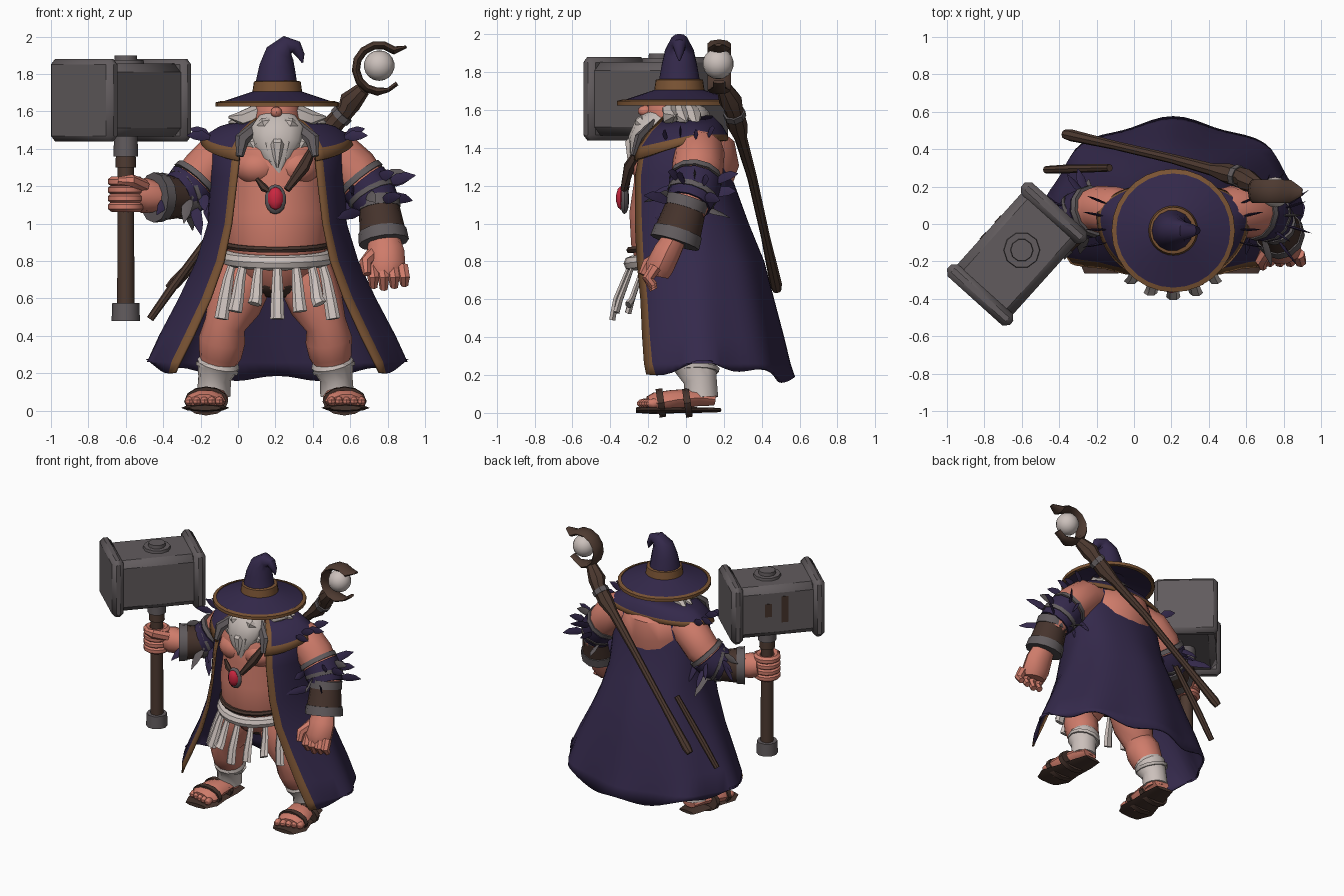
import bpy, bmesh, random
from math import sin, cos, pi, asin, radians
from mathutils import Vector, Matrix

random.seed(4)
if "Cube" in bpy.data.objects:
    bpy.data.objects.remove(bpy.data.objects["Cube"])


def material(name, *rgb):
    m = bpy.data.materials.new(name)
    m.use_nodes = True
    m.diffuse_color = (*rgb, 1)
    m.node_tree.nodes["Principled BSDF"].inputs["Base Color"].default_value = (*rgb, 1)
    return m


NAVY = material("navy cloth", .034, .022, .07)
GOLD = material("tan trim", .2, .09, .035)
SKIN = material("skin", .62, .2, .145)
STEEL = material("grey metal", .12, .105, .11)
WOOD = material("brown wood", .075, .042, .03)
LEATHER = material("dark leather", .06, .033, .025)
HAIR = material("white hair", .55, .49, .46)
LINEN = material("linen", .6, .53, .5)
RED = material("red gem", .6, .02, .05)
MADE = []


def make(name, bm, *mats):
    bmesh.ops.recalc_face_normals(bm, faces=bm.faces)
    me = bpy.data.meshes.new(name)
    bm.to_mesh(me)
    bm.free()
    for m in mats:
        me.materials.append(m)
    ob = bpy.data.objects.new(name, me)
    bpy.context.collection.objects.link(ob)
    MADE.append(ob)
    return ob


def tube(name, pts, mat, sides=10, flat=1.0, ref=(0, 1, 0), closed=False):
    """Sweep an oval along points (x, y, z, radius)."""
    bm, rings, n = bmesh.new(), [], len(pts)
    for i, p in enumerate(pts):
        a, b = (pts[i - 1], pts[(i + 1) % n]) if closed else (pts[max(i - 1, 0)], pts[min(i + 1, n - 1)])
        t = (Vector(b[:3]) - Vector(a[:3])).normalized()
        side = Vector(ref).cross(t).normalized()
        up = t.cross(side)
        rings.append([bm.verts.new(Vector(p[:3]) + p[3] * (side * cos(k * 2 * pi / sides)
                      + up * flat * sin(k * 2 * pi / sides))) for k in range(sides)])
    for i in range(n if closed else n - 1):
        a, b = rings[i], rings[(i + 1) % n]
        for k in range(sides):
            bm.faces.new((a[k], a[k - 1], b[k - 1], b[k]))
    if not closed:
        bm.faces.new(rings[0])
        bm.faces.new(rings[-1])
    return make(name, bm, mat)


def ball(name, loc, size, mat, seg=14):
    bm = bmesh.new()
    bmesh.ops.create_uvsphere(bm, u_segments=seg, v_segments=seg // 2 + 1, radius=1,
                              matrix=Matrix.Translation(loc) @ Matrix.Diagonal((*size, 1)))
    return make(name, bm, mat)


def block(name, loc, size, bevel, mat, spin):
    bm = bmesh.new()
    bmesh.ops.create_cube(bm, size=1, matrix=Matrix.Diagonal((*size, 1)))
    if bevel:
        bmesh.ops.bevel(bm, geom=bm.edges[:], offset=bevel, segments=1, affect='EDGES')
    ob = make(name, bm, mat)
    ob.rotation_euler.z = spin
    ob.location = loc
    return ob


def feather(name, base, aim, length, width, mat):
    b, d = Vector(base), Vector(aim).normalized() * length
    bend = Vector((0, 0, -.2 * length))
    pts = [(*(b + d * f + bend * f * f), width * w) for f, w in ((0, .4), (.35, 1), (.7, .8), (1, .08))]
    tube(name, pts, mat, 4, .25)


def sheet(name, rows, droop, fold, hem_gold, thick=.014):
    """Open garment: rows of (z, half width, front y, back y, middle y, opening)."""
    us = [-1, -.95] + [-.95 + 1.9 * i / 48 for i in range(1, 48)] + [.95, 1]
    bm, grid = bmesh.new(), []
    for j, (z, rx, yf, yb, yc, op) in enumerate(rows):
        A, f, ring = pi - asin(op / rx), j / (len(rows) - 1), []
        for u in us:
            p = A * u
            front = max(0, -cos(p))
            m = 1 + fold * f * f * cos(p * 8) * (1 - front)
            ry = (yb - yc) if cos(p) > 0 else (yf - yc) / cos(A)
            zz = z - droop * f * front
            if fold and j == len(rows) - 1:
                zz += .08 * abs(sin(p)) ** 2 - .04 * front + .02 * cos(p * 8)
            ring.append(bm.verts.new((.21 + rx * m * sin(p), yc + ry * m * cos(p), zz)))
        grid.append(ring)
    last = len(us) - 2
    for j in range(len(rows) - 1):
        for i in range(last + 1):
            f = bm.faces.new((grid[j][i], grid[j][i + 1], grid[j + 1][i + 1], grid[j + 1][i]))
            f.material_index = int(i in (0, last) or (hem_gold and j == len(rows) - 2))
    ob = make(name, bm, NAVY, GOLD)
    ob.modifiers.new("cloth thickness", 'SOLIDIFY').thickness = thick


# Torso, chest and neck
tube("torso", [(.21, .0, .68, .17), (.21, -.02, .78, .25), (.21, -.03, .9, .275), (.21, -.03, 1.05, .285),
               (.21, -.02, 1.2, .27), (.21, 0, 1.35, .3), (.21, .02, 1.46, .25), (.21, .02, 1.54, .11)], SKIN, 18, .96)
for s in (-1, 1):
    ball("chest_muscle", (.21 + s * .1, -.17, 1.3), (.13, .12, .1), SKIN)

# Long cloak and shoulder mantle
sheet("cloak", [(1.56, .15, -.1, .12, .02, .12), (1.5, .3, -.16, .17, .03, .2), (1.42, .36, -.24, .2, .04, .2),
                (1.25, .36, -.27, .24, .04, .22), (1, .37, -.27, .33, .05, .25), (.8, .43, -.26, .41, .06, .29),
                (.6, .52, -.24, .46, .07, .36), (.4, .62, -.23, .51, .08, .45), (.26, .68, -.22, .54, .08, .52),
                (.17, .67, -.21, .56, .08, .55)], 0, .035, False)
sheet("shoulder_mantle", [(1.57, .14, -.12, .14, .02, .11), (1.52, .31, -.2, .19, .03, .17),
                          (1.47, .39, -.26, .22, .04, .2), (1.44, .41, -.275, .23, .04, .21)], .12, 0, True)
for s in (-1, 1):
    tube("collar_lining", [(.21 + s * .1, -.17, 1.53, .03), (.21 + s * .19, -.25, 1.45, .04),
                           (.21 + s * .2, -.28, 1.36, .02)], STEEL, 6, .6)

# Head, hair and beard
ball("head", (.21, -.07, 1.57), (.125, .14, .15), SKIN)
ball("nose", (.205, -.215, 1.595), (.032, .04, .03), SKIN, 10)
ball("back_hair", (.21, .02, 1.56), (.17, .11, .08), HAIR)
tube("beard", [(.21, -.12, 1.57, .1), (.21, -.19, 1.5, .15), (.21, -.23, 1.43, .13), (.21, -.25, 1.35, .08),
               (.22, -.27, 1.27, .01)], HAIR, 12, .62)
for k in range(-3, 4):
    x = .21 + k * .042
    low = 1.3 + abs(k) * .03
    tube("beard_lock", [(x, -.2 + abs(k) * .02, 1.52, .025), (x, -.29 + abs(k) * .025, 1.42, .04),
                        (x * .9 + .021, -.3 + abs(k) * .02, low, .005)], HAIR, 6)
for s in (-1, 1):
    tube("moustache", [(.21, -.23, 1.55, .02), (.21 + s * .07, -.24, 1.535, .032), (.21 + s * .15, -.2, 1.49, .005)], HAIR, 6)
    for k in range(3):
        tube("side_hair", [(.21 + s * .1, -.08 + k * .05, 1.59, .05), (.21 + s * .18, -.08 + k * .06, 1.56, .045),
                           (.21 + s * .26, -.06 + k * .06, 1.57 - k * .03, .006)], HAIR, 6)

# Pointed hat
HX, HY = .21, -.035
for name, prof, mat in (("hat_brim", ((.315, 1.63), (.315, 1.645), (.12, 1.71), (.12, 1.68)), NAVY),
                        ("brim_trim", ((.305, 1.625), (.33, 1.625), (.33, 1.648), (.305, 1.655)), GOLD),
                        ("hat_band", ((.11, 1.69), (.135, 1.69), (.125, 1.76), (.1, 1.765)), GOLD)):
    bm = bmesh.new()
    loop = [bm.verts.new((r, 0, z)) for r, z in prof]
    edges = [bm.edges.new((loop[i - 1], loop[i])) for i in range(4)]
    bmesh.ops.spin(bm, geom=loop + edges, axis=(0, 0, 1), cent=(0, 0, 0), angle=2 * pi, steps=28)
    bmesh.ops.remove_doubles(bm, verts=bm.verts, dist=.0005)
    make(name, bm, mat).location = (HX, HY, 0)
tube("hat_cone", [(HX, HY, 1.69, .125), (.205, HY, 1.76, .11), (.21, HY, 1.84, .095), (.225, HY, 1.91, .078),
                  (.265, HY, 1.955, .052), (.31, HY, 1.945, .035), (.335, HY, 1.9, .022), (.345, HY, 1.86, .004)], NAVY, 14)

# Legs, wraps and sandals
for s in (-1, 1):
    def X(d, s=s):
        return .2 + s * d
    tube("leg", [(X(.14), 0, .82, .14), (X(.17), -.02, .7, .155), (X(.22), -.03, .57, .145), (X(.27), -.03, .46, .11),
                 (X(.285), 0, .38, .125), (X(.295), .03, .3, .115), (X(.32), .07, .2, .08), (X(.33), .08, .06, .075)], SKIN, 12)
    tube("leg_wrap", [(X(.3), .04, .28, .1), (X(.305), .05, .25, .115), (X(.325), .075, .17, .088), (X(.33), .08, .08, .09)], LINEN, 12)
    tube("shin_strap", [(X(.31), .06, .235, .118), (X(.315), .06, .215, .113)], HAIR, 12)
    tube("foot", [(X(.33), .15, .07, .06), (X(.34), .06, .08, .085), (X(.365), -.06, .07, .1), (X(.375), -.16, .05, .11),
                  (X(.38), -.2, .045, .08)], SKIN, 10, .55, (0, 0, 1))
    tube("sandal_sole", [(X(.33), .18, .015, .07), (X(.34), .08, .015, .09), (X(.36), -.06, .015, .105),
                         (X(.375), -.18, .015, .13), (X(.375), -.265, .015, .09)], LEATHER, 8, .16, (0, 0, 1))
    for k in range(5):
        ball("toe", (X(.3 + k * .04), -.22 + k * .012, .05), (.024, .04, .026), SKIN, 8)
    for y in (-.15, -.01):
        tube("sandal_strap", [(X(.37), y, .05, .118), (X(.37), y + .035, .055, .116)], LEATHER, 12, .65, (0, 0, 1))

# Waist cloth and belt
def oval(z, rx, ry, r, n=28):
    return [(.21 + rx * cos(a), -.03 + ry * sin(a), z - .03 * max(0, -sin(a)), r) for a in (i * 2 * pi / n for i in range(n))]


tube("waist_roll", oval(.82, .265, .26, .04), LINEN, 8, 1, (0, 0, 1), True)
tube("thin_belt", oval(.89, .27, .268, .018), LEATHER, 6, 1, (0, 0, 1), True)
ball("loincloth", (.21, -.02, .7), (.17, .17, .1), LEATHER)
for k in range(7):
    a = radians(-155 + k * 130 / 6)
    c, d = cos(a), sin(a)
    end = .49 + .04 * (k % 3)
    tube("cloth_strip", [(.21 + .26 * c, -.03 + .26 * d, .8, .02), (.21 + .29 * c, -.04 + .29 * d, .7, .028),
                         (.21 + .31 * c, -.06 + .31 * d, .6, .034), (.21 + .33 * c, -.08 + .31 * d, end, .038)], LINEN, 6, .5)

# Pendant and strap
ball("pendant_rim", (.2, -.325, 1.13), (.058, .025, .08), STEEL, 12)
ball("pendant_gem", (.2, -.345, 1.135), (.042, .025, .062), RED, 8)
tube("chest_strap", [(.4, -.24, 1.4, .02), (.35, -.3, 1.3, .032), (.26, -.33, 1.18, .018)], LEATHER, 6)
tube("pendant_cord", [(.1, -.3, 1.24, .01), (.14, -.32, 1.19, .022), (.17, -.33, 1.17, .01)], LEATHER, 6)

# Arms with sleeves, bands, bracers and ragged feathers
ARMS = {"left": ([(.42, .05, 1.4, .12), (.52, .07, 1.37, .135), (.62, .06, 1.28, .135), (.71, .04, 1.17, .12), (.77, 0, 1.06, .1)],
                 (.75, .01, 1.12), (.78, -.06, .9)),
        "right": ([(.0, .05, 1.4, .12), (-.1, .07, 1.36, .13), (-.19, .08, 1.27, .125), (-.28, .05, 1.17, .11), (-.36, -.01, 1.13, .09)],
                  (-.28, .04, 1.14), (-.45, -.08, 1.14))}
for side, (path, b0, b1) in ARMS.items():
    tube(side + "_arm", path, SKIN, 12)
    b0, b1, s = Vector(b0), Vector(b1), 1 if side == "left" else -1

    def cuff(name, f0, f1, r0, r1, mat):
        tube(name, [(*b0.lerp(b1, f0), r0), (*b0.lerp(b1, f1), r1)], mat, 12)
    cuff(side + "_bracer", 0, .8, .105, .125, LEATHER)
    cuff(side + "_bracer_top", -.05, .2, .115, .115, STEEL)
    cuff(side + "_bracer_cuff", .72, 1, .13, .135, STEEL)
    p, q, e = (Vector(path[i][:3]) for i in (2, 3, 4))
    tube(side + "_sleeve", [(*p.lerp(q, .55), .138), (*q, .135), (*q.lerp(e, .6), .12)], NAVY, 12)
    tube(side + "_arm_band", [(*p.lerp(q, .25), .138), (*p.lerp(q, .48), .142)], STEEL, 12)
    tube(side + "_torn_band", [(*q.lerp(e, .05), .139), (*q.lerp(e, .25), .134)], STEEL, 12)
    for k in range(14):
        a = k * 2 * pi / 14
        o = Vector((cos(a) * s, sin(a), .5 * cos(a)))
        root = (p.lerp(q, .7), q, q.lerp(e, .6))[k % 3] + o * .1
        down = -.7 if side == "right" else .1
        feather("sleeve_feather", root, o + Vector((s * .5, 0, down + random.uniform(-.3, .5))),
                random.uniform(.12, .2), .03, STEEL if k % 5 == 0 else NAVY)
    for k in range(4):
        feather("shoulder_feather", (.21 + s * .36, -.1 + k * .07, 1.46), (s, -.2 + k * .2, .3 + k % 2 * .4), .13, .028, NAVY)

# Open left hand
tube("left_hand", [(.78, -.06, .92, .085), (.79, -.1, .85, .1), (.79, -.14, .77, .105), (.79, -.15, .72, .08)], SKIN, 10, .75)
for k in range(4):
    x = .715 + k * .055
    tube("left_finger", [(x, -.16, .77, .033), (x + .01, -.2, .71, .032), (x + .01, -.17, .65 + .012 * abs(k - 1), .022)], SKIN, 7)
tube("left_thumb", [(.72, -.12, .84, .035), (.68, -.2, .79, .034), (.69, -.23, .73, .022)], SKIN, 7)

# Right fist gripping the handle
GX, GY = -.6, -.14
tube("right_hand", [(-.42, -.06, 1.14, .08), (-.5, -.09, 1.15, .095), (-.56, -.11, 1.16, .08)], SKIN, 10)
for k in range(4):
    tube("right_finger", [(GX + .07 * cos(a), GY + .07 * sin(a), 1.09 + k * .045, .028)
                          for a in (i * pi / 6 for i in range(12))], SKIN, 7, 1, (0, 0, 1), True)
tube("right_thumb", [(-.5, -.15, 1.2, .035), (-.57, -.23, 1.23, .034), (-.64, -.22, 1.23, .02)], SKIN, 7)

# Great hammer
SPIN = radians(48)
AXIS, OUT = Vector((cos(SPIN), sin(SPIN), 0)), Vector((-sin(SPIN), cos(SPIN), 0))
HEAD = Vector((-.625, -.16, 1.66))
block("hammer_head", HEAD, (.6, .4, .39), .045, STEEL, SPIN)
for s in (-1, 1):
    block("hammer_end", HEAD + AXIS * s * .295, (.085, .45, .44), .028, STEEL, SPIN)
for k, h in ((-.05, .2), (.07, .1)):
    block("worn_patch", HEAD + OUT * .2 + AXIS * k + Vector((0, 0, .02)), (.05, .008, h), 0, LEATHER, SPIN)
for name, z0, z1, r, mat in (("hammer_handle", .55, 1.45, .046, WOOD), ("handle_pommel", .48, .575, .076, STEEL),
                             ("handle_collar", 1.36, 1.47, .066, STEEL), ("handle_wrap", 1.3, 1.36, .056, WOOD),
                             ("head_boss", 1.84, 1.875, .1, STEEL), ("head_rivet", 1.87, 1.9, .062, STEEL)):
    tube(name, [(GX, GY, z0, r), (GX, GY, z1, r * .95)], mat, 10)

# Staff with crescent and orb, plus a spare stick
tube("staff", [(-.37, .48, .65, .025), (-.34, .475, .68, .032), (-.1, .42, .93, .024), (.2, .35, 1.24, .026), (.42, .29, 1.45, .034),
               (.5, .27, 1.52, .055), (.58, .25, 1.61, .05), (.6, .235, 1.65, .062), (.67, .2, 1.72, .04)], WOOD, 8)
tube("staff_band", [(.54, .26, 1.565, .06), (.565, .253, 1.59, .06)], STEEL, 8)
arc = [radians(a) for a in range(50, 321, 27)]
tube("staff_crescent", [(.9, .17, 1.945, .007)] + [(.755 + .125 * cos(a), .175, 1.83 + .125 * sin(a), .022 if a < 5 else .012)
                                                  for a in arc], WOOD, 8, 2.8)
ball("staff_orb", (.755, .17, 1.845), (.082, .082, .082), LINEN, 16)
tube("spare_stick", [(-.47, .29, .49, .02), (-.35, .295, .66, .024), (-.13, .3, .96, .02)], WOOD, 8)

# Smooth shading with sharp edges kept
bpy.ops.object.select_all(action='DESELECT')
for ob in MADE:
    ob.select_set(True)
bpy.context.view_layer.objects.active = MADE[0]
bpy.ops.object.shade_smooth_by_angle(angle=radians(40))
